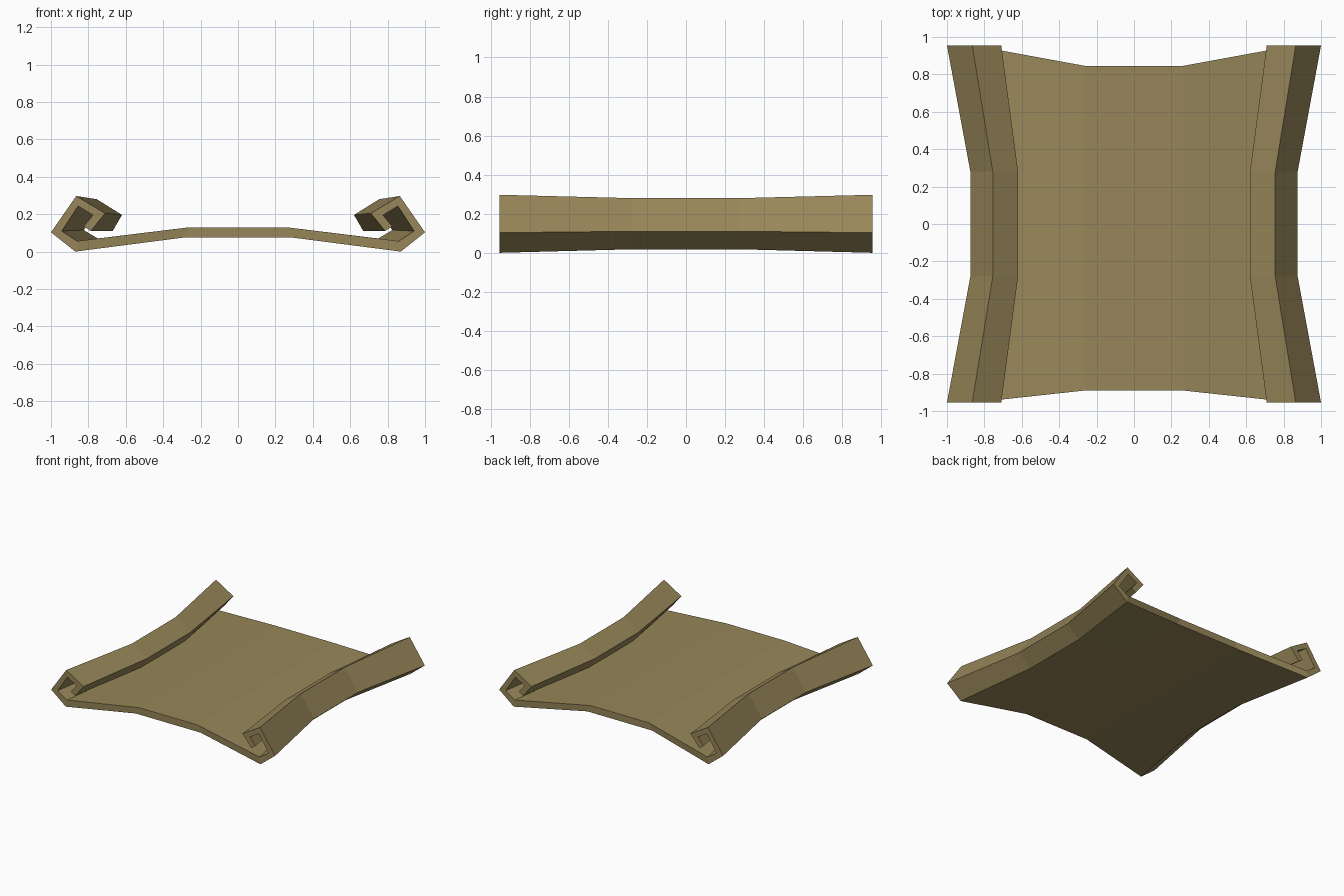
import bpy, bmesh

if "Cube" in bpy.data.objects:
    bpy.data.objects.remove(bpy.data.objects["Cube"])

# Half cross-section: (x, z) at the flared ends, (x, z) at the waist
OUTER = [((0.29, 0.075), (0.29, 0.075)), ((0.87, 0.0), (0.765, 0.018)),
         ((1.0, 0.103), (0.875, 0.11)), ((0.865, 0.297), (0.755, 0.28)),
         ((0.71, 0.205), (0.62, 0.196)), ((0.787, 0.11), (0.67, 0.11))]
INNER = [((0.26, 0.13), (0.26, 0.13)), ((0.86, 0.056), (0.75, 0.07)),
         ((0.942, 0.11), (0.825, 0.115)), ((0.855, 0.243), (0.745, 0.23)),
         ((0.775, 0.195), (0.68, 0.185)), ((0.825, 0.135), (0.71, 0.132))]
# Stations along y: (y of rim, y of central plate edge, profile index)
STATIONS = [(-0.955, -0.89, 0), (-0.28, -0.28, 1), (0.28, 0.28, 1), (0.955, 0.845, 0)]

bm = bmesh.new()


def chain(points, rim_y, plate_y, k):
    """Full-width row of vertices, mirrored from the right half."""
    half = [(p[k][0], plate_y if i == 0 else rim_y, p[k][1]) for i, p in enumerate(points)]
    left = [(-x, y, z) for x, y, z in reversed(half)]
    return [bm.verts.new(c) for c in left + half]


# Closed loops around the curled sheet
rings = []
for rim_y, plate_y, k in STATIONS:
    rings.append((chain(OUTER, rim_y, plate_y, k), chain(INNER, rim_y, plate_y, k)))

# Skin between stations
for (o0, i0), (o1, i1) in zip(rings, rings[1:]):
    a, b = o0 + i0[::-1], o1 + i1[::-1]
    n = len(a)
    for j in range(n):
        bm.faces.new((a[j], a[(j + 1) % n], b[(j + 1) % n], b[j]))

# End caps as quad strips through the sheet thickness
for o, i in (rings[0], rings[-1]):
    for j in range(len(o) - 1):
        bm.faces.new((o[j], o[j + 1], i[j + 1], i[j]))

bmesh.ops.recalc_face_normals(bm, faces=bm.faces)
mesh = bpy.data.meshes.new("curled_plate")
bm.to_mesh(mesh)
bm.free()
plate = bpy.data.objects.new("curled_plate", mesh)
bpy.context.collection.objects.link(plate)

mat = bpy.data.materials.new("tan")
mat.diffuse_color = (0.31, 0.24, 0.10, 1)
mat.use_nodes = True
mat.node_tree.nodes["Principled BSDF"].inputs["Base Color"].default_value = mat.diffuse_color
mesh.materials.append(mat)
